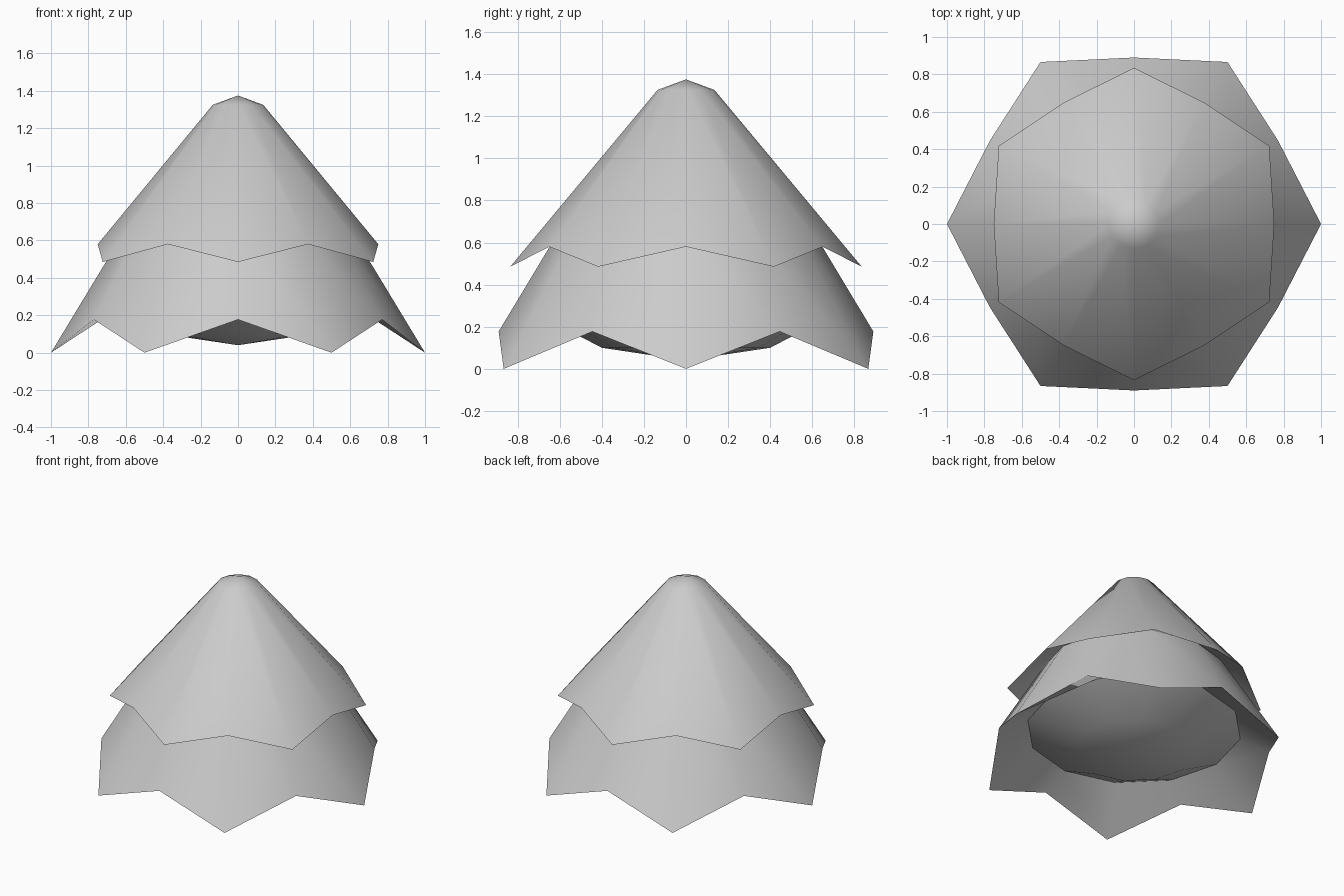
import bpy, bmesh, math

old = bpy.data.objects.get("Cube")
if old:
    bpy.data.objects.remove(old, do_unlink=True)

SIDES = 12

foliage = bpy.data.materials.new("pale_grey")
foliage.use_nodes = True
grey = (0.6, 0.6, 0.6, 1)
foliage.diffuse_color = grey
foliage.node_tree.nodes["Principled BSDF"].inputs["Base Color"].default_value = grey

# Rings from the peak down and under: (radius, z) at even and odd corners
rings = [
    ((0.135, 1.325), (0.135, 1.325)),   # rounded peak
    ((0.75, 0.58), (0.835, 0.485)),     # upper skirt, tips on odd corners
    ((0.60, 0.66), (0.60, 0.66)),       # tuck under the upper skirt
    ((1.0, 0.0), (0.89, 0.177)),        # lower skirt, tips on even corners
    ((0.70, 0.257), (0.70, 0.257)),     # tuck under the lower skirt
    ((0.40, 0.10), (0.40, 0.10)),       # bulging underside
]

bm = bmesh.new()
peak = bm.verts.new((0, 0, 1.375))
base = bm.verts.new((0, 0, 0.04))
loops = []
for ring in rings:
    loop = []
    for i in range(SIDES):
        r, z = ring[i % 2]
        a = math.tau * i / SIDES
        loop.append(bm.verts.new((r * math.cos(a), r * math.sin(a), z)))
    loops.append(loop)

# Skin the rings and close both ends with fans
for i in range(SIDES):
    j = (i + 1) % SIDES
    bm.faces.new((peak, loops[0][i], loops[0][j]))
    bm.faces.new((base, loops[-1][j], loops[-1][i]))
    for top, low in zip(loops, loops[1:]):
        bm.faces.new((top[i], low[i], low[j], top[j]))
bmesh.ops.recalc_face_normals(bm, faces=bm.faces[:])

mesh = bpy.data.meshes.new("tree_foliage")
bm.to_mesh(mesh)
bm.free()
mesh.materials.append(foliage)
tree = bpy.data.objects.new("tree_foliage", mesh)
bpy.context.collection.objects.link(tree)

# Smooth flanks with crisp skirt rims
bpy.ops.object.select_all(action='DESELECT')
tree.select_set(True)
bpy.context.view_layer.objects.active = tree
bpy.ops.object.shade_smooth_by_angle(angle=math.radians(50))
